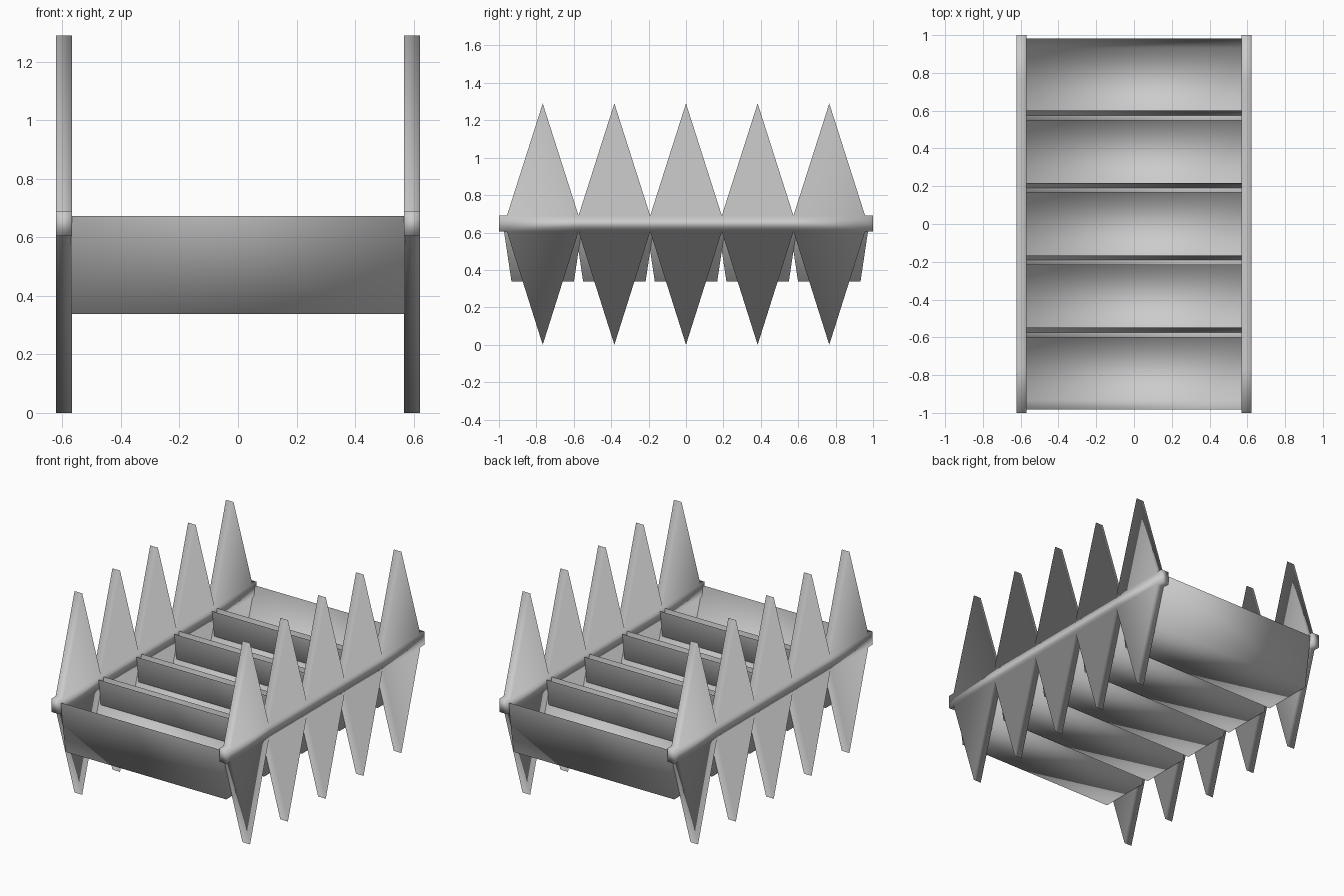
import bpy, bmesh

if "Cube" in bpy.data.objects:
    bpy.data.objects.remove(bpy.data.objects["Cube"])

COUNT, PITCH = 5, 0.383
CENTRES = [(i - (COUNT - 1) / 2) * PITCH for i in range(COUNT)]


def finish(bm, name):
    bmesh.ops.recalc_face_normals(bm, faces=bm.faces)
    mesh = bpy.data.meshes.new(name)
    bm.to_mesh(mesh)
    bm.free()
    mesh.shade_smooth()
    obj = bpy.data.objects.new(name, mesh)
    bpy.context.collection.objects.link(obj)
    return obj


def extrude_profile(name, profile, x0, x1):
    """Extrude a closed (y, z) outline along x."""
    bm = bmesh.new()
    face = bm.faces.new([bm.verts.new((x0, y, z)) for y, z in profile])
    new = bmesh.ops.extrude_face_region(bm, geom=[face])["geom"]
    verts = [g for g in new if isinstance(g, bmesh.types.BMVert)]
    bmesh.ops.translate(bm, verts=verts, vec=(x1 - x0, 0, 0))
    return finish(bm, name)


def spiked_edge(z_base, z_tip):
    """One edge of a side panel: a row of spikes ending in short stubs."""
    half = PITCH / 2
    pts = [(-1, z_base), (CENTRES[0] - half, z_base)]
    for c in CENTRES:
        pts += [(c, z_tip), (c + half, z_base)]
    return pts + [(1, z_base)]


# Zigzag side panels
outline = spiked_edge(0.69, 1.29) + spiked_edge(0.605, 0.0)[::-1]
for side, x0 in (("left", -0.622), ("right", 0.568)):
    extrude_profile(side + "_side_panel", outline, x0, x0 + 0.054)

# Open-topped tapered troughs whose upper rims overlap
for i, c in enumerate(CENTRES):
    profile = [(c - 0.167, 0.338), (c + 0.167, 0.338),
               (c + 0.217, 0.673), (c - 0.217, 0.673)]
    trough = extrude_profile(f"trough_{i + 1}", profile, -0.57, 0.57)
    bm = bmesh.new()
    bm.from_mesh(trough.data)
    lid = max(bm.faces, key=lambda f: f.calc_center_median().z)
    bmesh.ops.delete(bm, geom=[lid], context="FACES_ONLY")
    bm.to_mesh(trough.data)
    bm.free()
